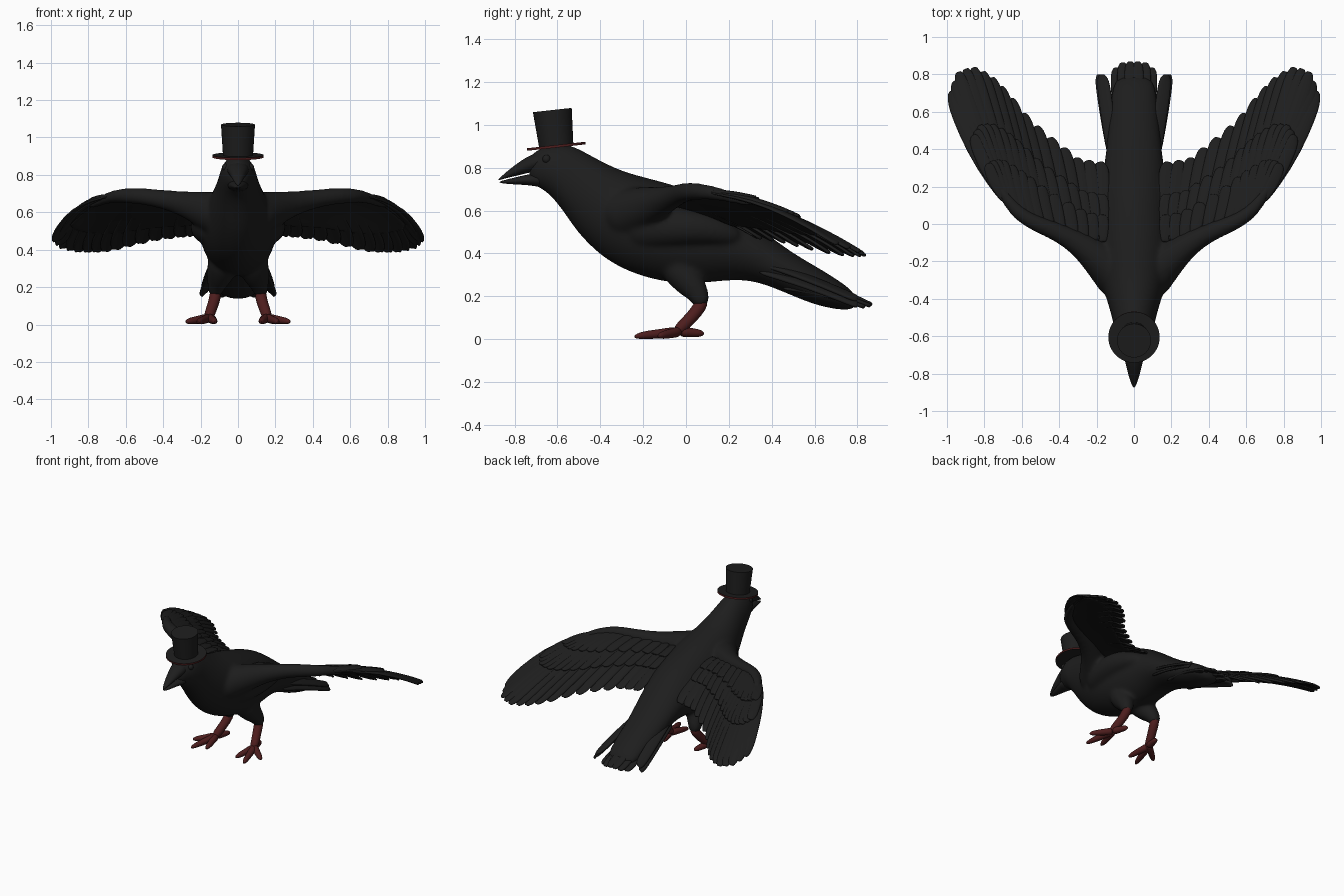
import bpy, bmesh, math
from mathutils import Vector, Matrix

old = bpy.data.objects.get("Cube")
if old:
    bpy.data.objects.remove(old, do_unlink=True)


def material(name, colour):
    mat = bpy.data.materials.new(name)
    mat.use_nodes = True
    mat.diffuse_color = colour
    mat.node_tree.nodes["Principled BSDF"].inputs["Base Color"].default_value = colour
    return mat


BLACK = material("soft black", (0.0125, 0.0125, 0.0125, 1))
RED = material("dark red", (0.075, 0.0125, 0.0125, 1))
UP = Vector((0, 0, 1))


def finish(bm, name, mats, subdiv=0, mirror=False, thickness=0, blend=False):
    """Turn a bmesh into a smooth object with the usual modifiers."""
    bmesh.ops.recalc_face_normals(bm, faces=bm.faces)
    mesh = bpy.data.meshes.new(name)
    bm.to_mesh(mesh)
    bm.free()
    obj = bpy.data.objects.new(name, mesh)
    bpy.context.collection.objects.link(obj)
    for mat in mats:
        mesh.materials.append(mat)
    if thickness:
        mod = obj.modifiers.new("thickness", "SOLIDIFY")
        mod.thickness, mod.offset = thickness, 0
    if mirror:
        mod = obj.modifiers.new("mirror", "MIRROR")
        mod.use_mirror_merge = False
    if subdiv:
        mod = obj.modifiers.new("smooth", "SUBSURF")
        mod.levels = mod.render_levels = subdiv
    if blend:
        mod = obj.modifiers.new("merge", "REMESH")
        mod.mode, mod.voxel_size, mod.use_smooth_shade = "VOXEL", 0.011, True
        mod = obj.modifiers.new("soften", "SMOOTH")
        mod.factor, mod.iterations = 0.5, 14
    bpy.ops.object.select_all(action="DESELECT")
    obj.select_set(True)
    bpy.context.view_layer.objects.active = obj
    bpy.ops.object.shade_smooth_by_angle(angle=math.radians(50))
    return obj


def skin(bm, rings):
    """Bridge rings of points and close both ends."""
    loops = [[bm.verts.new(p) for p in ring] for ring in rings]
    n = len(loops[0])
    for a, b in zip(loops, loops[1:]):
        for i in range(n):
            j = (i + 1) % n
            bm.faces.new((a[i], a[j], b[j], b[i]))
    bm.faces.new(loops[0])
    bm.faces.new(loops[-1])


def sheet(bm, rows):
    """Open surface through rows of points."""
    rows = [[bm.verts.new(p) for p in row] for row in rows]
    for a, b in zip(rows, rows[1:]):
        for i in range(len(a) - 1):
            bm.faces.new((a[i], a[i + 1], b[i + 1], b[i]))


def circle(n):
    return [(math.cos(k * math.tau / n), math.sin(k * math.tau / n)) for k in range(n)]


def loft(bm, sections):
    """Upright oval sections along y, each (y, top, bottom, half width)."""
    skin(bm, [[(w * c, y, (top + low) / 2 + (top - low) / 2 * s) for c, s in circle(24)]
              for y, top, low, w in sections])


def tube(bm, path, n=12, flip=1):
    """Round tube through (x, y, z, radius) points, flip -1 for the right side."""
    pts = [Vector((p[0] * flip, p[1], p[2])) for p in path]
    rings = []
    for i, p in enumerate(pts):
        along = (pts[min(i + 1, len(pts) - 1)] - pts[max(i - 1, 0)]).normalized()
        side = along.cross(UP).normalized()
        up = side.cross(along)
        r = path[i][3]
        rings.append([p + side * r * c + up * r * s for c, s in circle(n)])
    skin(bm, rings)


def feather(bm, root, tip, half, bow=0.0, tilt=0.0, up=UP, bend=0.0):
    """Round-tipped, lightly arched blade from root to tip."""
    root, tip = Vector(root), Vector(tip)
    side = (tip - root).cross(up).normalized()
    rows = []
    for s, w in ((0, .6), (.2, .85), (.5, 1), (.8, 1), (.92, .9), (.975, .6), (1, .25)):
        arc = math.sin(math.pi * s)
        mid = root.lerp(tip, s) + UP * bow * arc + side * bend * arc
        rows.append([mid + side * half * w * u + up * (0.16 * half * (1 - u * u) + tilt * u)
                     for u in (-1, -.5, 0, .5, 1)])
    sheet(bm, rows)


def along(points, t):
    """Point at fraction t of an evenly spaced polyline."""
    f = t * (len(points) - 1)
    i = min(int(f), len(points) - 2)
    return Vector(points[i]).lerp(Vector(points[i + 1]), f - i)


# Body from face to tail root, blended with wing arms, flanks and thighs
bm = bmesh.new()
loft(bm, [
    (-.735, .852, .733, .036), (-.7, .882, .713, .062), (-.65, .902, .688, .088),
    (-.6, .912, .633, .102), (-.55, .91, .563, .108), (-.5, .892, .488, .118),
    (-.4, .834, .388, .148), (-.3, .787, .328, .18), (-.2, .759, .29, .2),
    (-.1, .734, .266, .205), (0, .702, .258, .2), (.1, .667, .262, .19),
    (.2, .622, .275, .176), (.3, .552, .274, .162), (.4, .475, .243, .15),
    (.5, .402, .2, .14), (.6, .344, .16, .132), (.7, .284, .137, .122),
    (.8, .212, .133, .098)])
for flip in (1, -1):
    tube(bm, [(.05, -.33, .57, .13), (.12, -.25, .595, .118), (.195, -.18, .62, .098),
              (.285, -.11, .645, .07), (.4, -.045, .67, .052), (.52, .0, .688, .046),
              (.62, .055, .69, .042), (.7, .16, .68, .031), (.8, .33, .625, .02)], flip=flip)
    tube(bm, [(.09, -.28, .5, .09), (.145, -.15, .52, .105), (.175, 0, .525, .09),
              (.17, .13, .51, .07), (.14, .26, .47, .04)], flip=flip)
    tube(bm, [(.07, -.06, .37, .09), (.085, -.01, .3, .086), (.105, .035, .24, .066),
              (.12, .068, .195, .047), (.122, .075, .15, .038)], flip=flip)
finish(bm, "body", [BLACK], subdiv=2, blend=True)

# Beak, two halves with a narrow slit between them
bm = bmesh.new()
loft(bm, [(-.66, .88, .79, .07), (-.72, .864, .78, .052), (-.77, .833, .767, .039),
          (-.82, .796, .756, .027), (-.855, .765, .747, .014), (-.876, .746, .74, .004)])
finish(bm, "upper_beak", [BLACK], subdiv=1)
bm = bmesh.new()
loft(bm, [(-.66, .78, .703, .067), (-.72, .773, .718, .048), (-.78, .759, .721, .034),
          (-.83, .747, .724, .021), (-.872, .736, .729, .006)])
finish(bm, "lower_beak", [BLACK], subdiv=1)

# Eyes
bm = bmesh.new()
bmesh.ops.create_uvsphere(bm, u_segments=16, v_segments=10, radius=.02,
                          matrix=Matrix.Translation((.066, -.65, .84)))
finish(bm, "eyes", [BLACK], mirror=True)

# Wing feathers: long flight row, then two shorter covert rows on top
ROOTS = [(.17, -.1, .64), (.24, -.09, .65), (.32, -.06, .665), (.42, -.02, .675),
         (.5, .01, .685), (.56, .04, .69), (.62, .075, .69), (.65, .1, .685), (.68, .12, .68)]
TIPS = [(.18, .33, .475), (.3, .345, .465), (.43, .445, .45), (.57, .56, .42), (.69, .71, .39),
        (.78, .8, .382), (.87, .842, .385), (.945, .81, .405), (.978, .71, .44)]


def arch(t):
    return .025 + .025 * t


ROWS = (("flight_feathers", 16, 1.0, .049, 0), ("long_coverts", 16, .6, .042, .009),
        ("short_coverts", 13, .34, .038, .016))
for name, count, reach, half, lift in ROWS:
    bm = bmesh.new()
    for k in range(count):
        t = k / (count - 1)
        root, tip = along(ROOTS, t), along(TIPS, t)
        # Each blade lies in the sloping surface it shares with its neighbours
        before, after = max(t - .06, 0), min(t + .06, 1)
        spread = (along(TIPS, after) - along(TIPS, before)
                  + along(ROOTS, after) - along(ROOTS, before))
        up = spread.cross(tip - root).normalized()
        end = root.lerp(tip, reach)
        end += UP * (arch(t) * math.sin(math.pi * reach) + lift)
        root.z += lift * .5
        feather(bm, root, end, half - .006 * t, arch(t) * reach * reach, -.005, up,
                .03 * t * t * reach)
    finish(bm, name, [BLACK], subdiv=1, mirror=True, thickness=.014)

# Skin of the wing, closing it beneath the feathers
bm = bmesh.new()
rows = []
for k in range(17):
    t = k / 16
    root, tip = along(ROOTS, t), along(TIPS, t)
    rows.append([root.lerp(tip, s) + UP * (arch(t) * math.sin(math.pi * s) - .006)
                 for s in (0, .15, .3, .45, .6, .75)])
sheet(bm, rows)
finish(bm, "wing_skin", [BLACK], subdiv=1, mirror=True, thickness=.018)

# Tail feathers: a middle fan and a splayed outer pair
bm = bmesh.new()
for x, y, z in ((.02, .868, .156), (.06, .862, .151), (.095, .835, .146)):
    feather(bm, (x * .8, .45, .33 - x), (x, y, z), .034, .015)
feather(bm, (.11, .34, .36), (.17, .8, .185), .036, .01, tilt=-.012)
feather(bm, (.115, .34, .32), (.185, .8, .16), .029, .01, tilt=-.014)
finish(bm, "tail_feathers", [BLACK], subdiv=1, mirror=True, thickness=.018)

# Legs and toes
bm = bmesh.new()
tube(bm, [(.12, .08, .19, .03), (.12, .068, .155, .033), (.135, .025, .1, .03),
          (.152, -.02, .058, .03), (.157, -.045, .03, .025)])
ANKLE = Vector((.155, -.03, .036))
for tip in ((.28, -.13, .014), (.215, -.242, .012), (.12, -.2, .014), (.125, .084, .026)):
    end = Vector(tip)
    path = []
    for s, r in ((0, .028), (.3, .024), (.55, .022), (.8, .019), (.93, .013), (1, .005)):
        p = ANKLE.lerp(end, s)
        path.append((p.x, p.y, max(p.z, r), r))
    tube(bm, path, n=10)
finish(bm, "legs_and_toes", [RED], subdiv=1, mirror=True)


# Top hat, tipped slightly forward
def hat_part(name, low_radius, high_radius, low, high, mats):
    bm = bmesh.new()
    bmesh.ops.create_cone(bm, cap_ends=True, segments=48, radius1=low_radius,
                          radius2=high_radius, depth=high - low,
                          matrix=Matrix.Translation((0, 0, (low + high) / 2)))
    bm.normal_update()
    for face in bm.faces:
        if abs(face.normal.z) < .5:
            face.material_index = len(mats) - 1
    obj = finish(bm, name, mats)
    obj.location = (0, -.605, .9)
    obj.rotation_euler.x = .11


hat_part("hat_crown", .08, .091, 0, .17, [BLACK])
hat_part("hat_brim", .137, .137, -.006, .006, [BLACK, RED])
